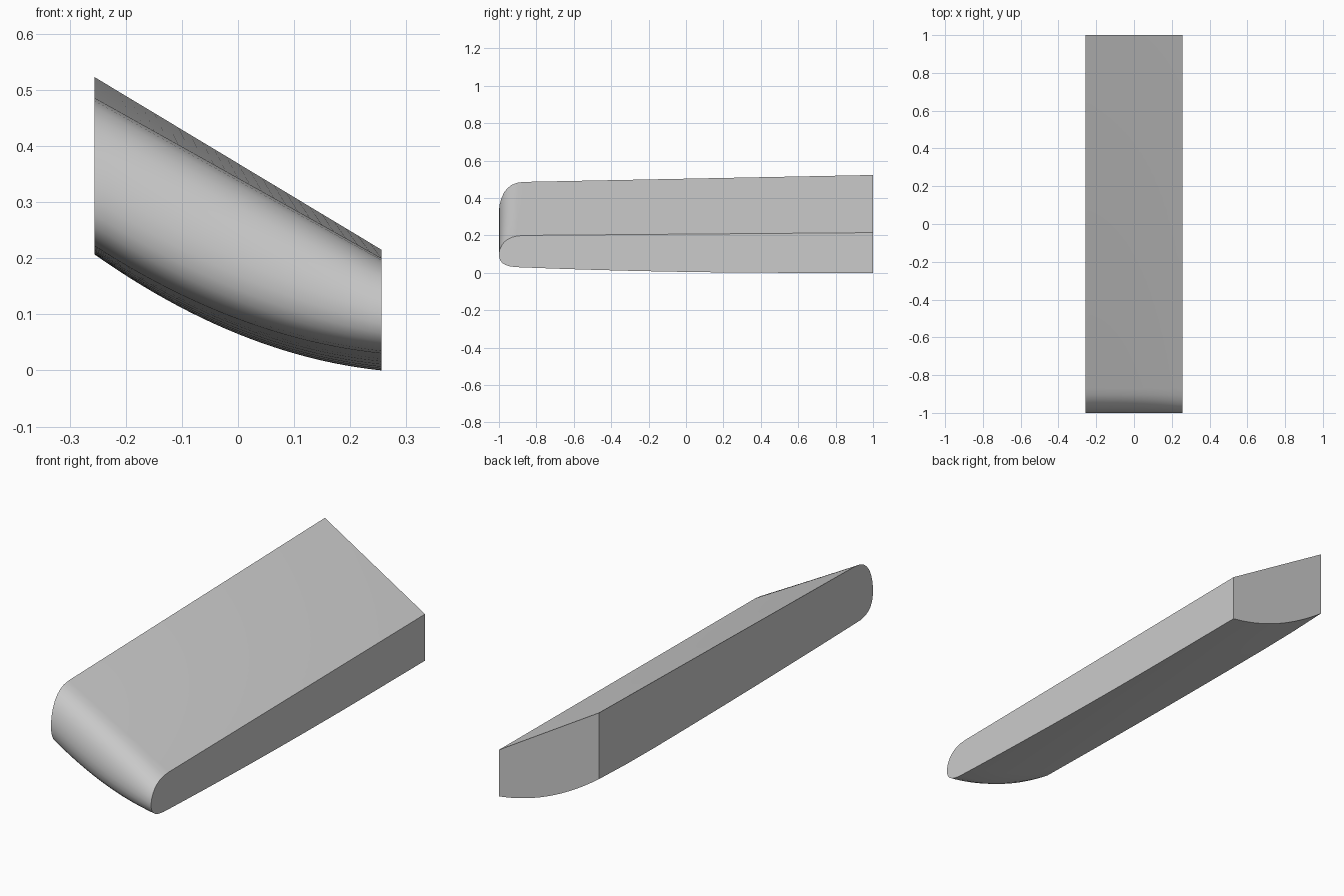
import bpy, bmesh

if "Cube" in bpy.data.objects:
    bpy.data.objects.remove(bpy.data.objects["Cube"])

HALF = 0.256      # half width
STEPS = 24        # slices across the width

# nose profile: (y, height fraction between underside and top)
NOSE = [(-0.87, 1), (-0.905, 0.98), (-0.932, 0.94), (-0.955, 0.87), (-0.972, 0.79),
        (-0.986, 0.68), (-0.996, 0.55), (-1, 0.42), (-0.999, 0.31), (-0.993, 0.21),
        (-0.982, 0.13), (-0.966, 0.07), (-0.942, 0.025), (-0.91, 0)]
BELOW = [-0.8, -0.65, -0.5, -0.3, -0.1, 0.1, 0.35, 0.6, 0.8, 1.0]


def top_z(u, y):
    # slanted flat top, u = 0 on the right, 1 on the left
    back = 0.215 + 0.308 * u
    front = 0.200 + 0.286 * u
    return front + (back - front) * (y + 0.87) / 1.87


def under_z(u, y):
    # bowed underside, lifting slightly toward the nose
    z = 0.053 * u + 0.154 * u * u
    if y < 0.6:
        z += 0.03 * (1 - 0.5 * u * u) * ((0.6 - y) / 1.5) ** 2
    else:
        z += 0.01 * u * ((y - 0.6) / 0.4) ** 2
    return z


def slice_points(x):
    u = (HALF - x) / (2 * HALF)
    hi, lo = top_z(u, -0.87), under_z(u, -0.91)
    pts = [(x, 1, top_z(u, 1))]
    pts += [(x, y, lo + (hi - lo) * t) for y, t in NOSE]
    pts += [(x, y, under_z(u, y)) for y in BELOW]
    return pts


# body: skin the slices together and cap both sides
bm = bmesh.new()
rings = [[bm.verts.new(p) for p in slice_points(-HALF + 2 * HALF * i / STEPS)]
         for i in range(STEPS + 1)]
for a, b in zip(rings, rings[1:]):
    for j in range(len(a)):
        k = (j + 1) % len(a)
        bm.faces.new((a[j], a[k], b[k], b[j]))
bm.faces.new(rings[0])
bm.faces.new(rings[-1])
bmesh.ops.recalc_face_normals(bm, faces=bm.faces[:])
mesh = bpy.data.meshes.new("armrest_pad")
bm.to_mesh(mesh)
bm.free()

pad = bpy.data.objects.new("armrest_pad", mesh)
bpy.context.collection.objects.link(pad)
bpy.context.view_layer.objects.active = pad
pad.select_set(True)
bpy.ops.object.shade_smooth_by_angle()
